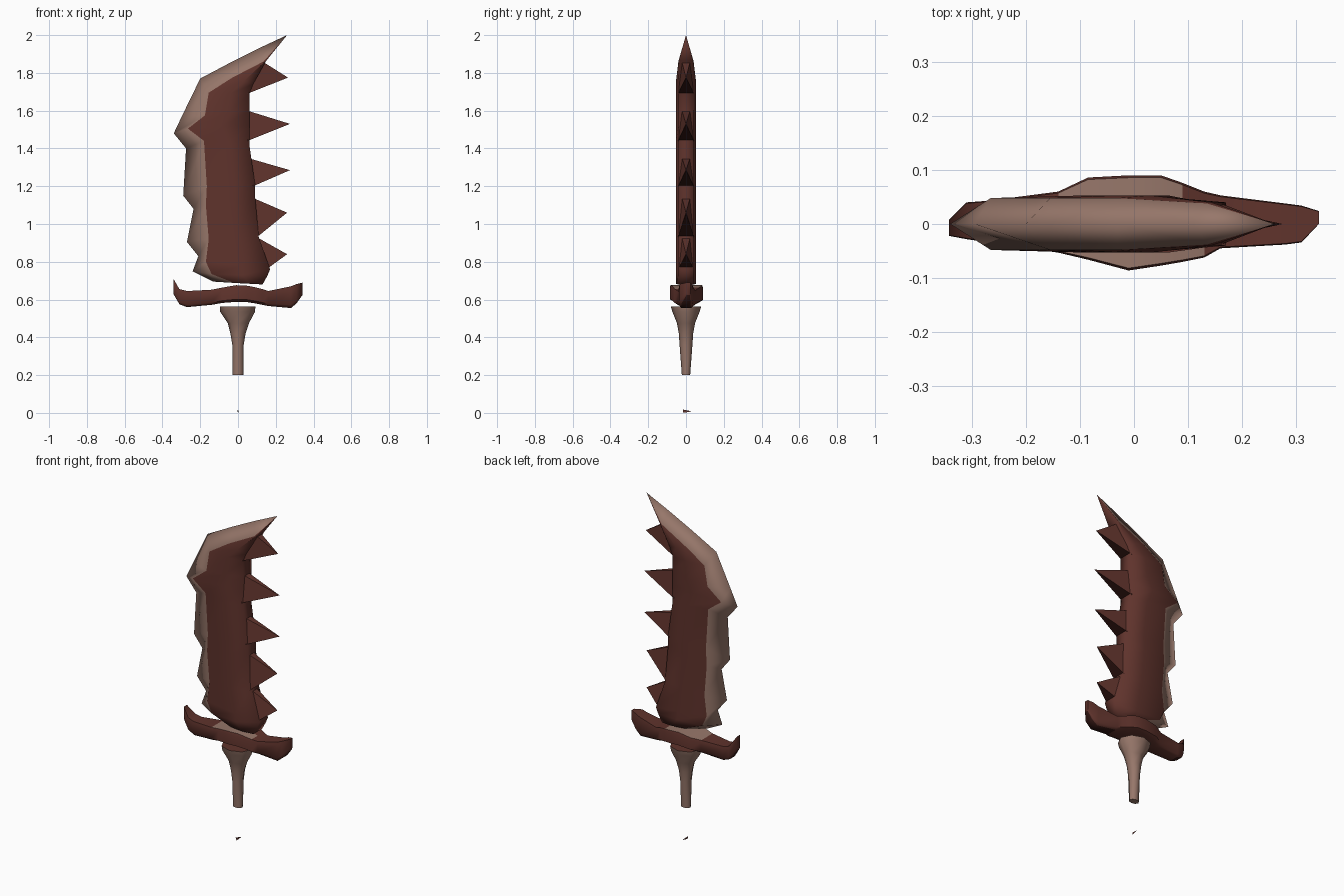
import bpy, bmesh, math

cube = bpy.data.objects.get("Cube")
if cube:
    bpy.data.objects.remove(cube, do_unlink=True)


def material(name, rgb):
    m = bpy.data.materials.new(name)
    m.use_nodes = True
    m.diffuse_color = (*rgb, 1)
    m.node_tree.nodes["Principled BSDF"].inputs["Base Color"].default_value = (*rgb, 1)
    return m


MATERIALS = [
    material("dark red", (0.115, 0.033, 0.025)),
    material("dusty tan", (0.31, 0.185, 0.145)),
    material("blackish red", (0.035, 0.009, 0.007)),
]
RED, TAN, BLACK = range(3)


def finish(name, bm, angle):
    bmesh.ops.remove_doubles(bm, verts=bm.verts, dist=0.0005)
    bmesh.ops.recalc_face_normals(bm, faces=bm.faces)
    mesh = bpy.data.meshes.new(name)
    bm.to_mesh(mesh)
    bm.free()
    for m in MATERIALS:
        mesh.materials.append(m)
    ob = bpy.data.objects.new(name, mesh)
    bpy.context.collection.objects.link(ob)
    bpy.ops.object.select_all(action='DESELECT')
    ob.select_set(True)
    bpy.context.view_layer.objects.active = ob
    bpy.ops.object.shade_smooth_by_angle(angle=math.radians(angle))


def loft(rings, colour, first_cap, last_cap):
    """Skin closed rings with end caps; colour(row, side) picks the material."""
    bm = bmesh.new()
    rows = [[bm.verts.new(p) for p in ring] for ring in rings]
    n = len(rows[0])
    for r in range(len(rows) - 1):
        for s in range(n):
            t = (s + 1) % n
            f = bm.faces.new((rows[r][s], rows[r][t], rows[r + 1][t], rows[r + 1][s]))
            f.material_index = colour(r, s)
    bm.faces.new(rows[0]).material_index = first_cap
    bm.faces.new(rows[-1]).material_index = last_cap
    return bm


# Blade: cutting edge, colour boundary and spine as (x, z) per row
blade_rows = [
    ((-.13, .695), (-.02, .688), (.13, .68)),
    ((-.24, .75), (-.14, .735), (.155, .725)),
    ((-.21, .83), (-.17, .80), (.17, .76)),
    ((-.27, .905), (-.155, .92), (.11, .93)),
    ((-.235, 1.08), (-.17, 1.10), (.09, 1.15)),
    ((-.29, 1.15), (-.165, 1.20), (.09, 1.21)),
    ((-.275, 1.40), (-.18, 1.44), (.06, 1.42)),
    ((-.34, 1.48), (-.265, 1.505), (.06, 1.52)),
    ((-.295, 1.575), (-.175, 1.575), (.06, 1.60)),
    ((-.20, 1.77), (-.155, 1.695), (.06, 1.69)),
    ((-.03, 1.86), (-.03, 1.775), (.08, 1.74)),
    ((.11, 1.93), (.135, 1.86), (.15, 1.865)),
]
rings = []
for e, b, s in blade_rows:
    yb, ym, ys = (.038, .04, .036) if e[0] > 0 else (.048, .053, .04)
    mx, mz = b[0] * .45 + s[0] * .55, b[1] * .45 + s[1] * .55
    half = [(b[0], yb, b[1]), (mx, ym, mz), (s[0], ys, s[1])]
    rings.append([(e[0], 0, e[1])] + [(x, -y, z) for x, y, z in half]
                 + [(x, y, z) for x, y, z in reversed(half)])
rings.append([(.26, 0, 2.0)] * 7)
finish("blade", loft(rings, lambda r, s: TAN if s in (0, 6) else RED, RED, RED), 180)

# Saw teeth: lower base, upper base and tip as (x, z); blackish undersides
teeth = [
    ((.16, .76), (.11, .93), (.26, .84)),
    ((.11, .93), (.085, 1.14), (.26, 1.06)),
    ((.09, 1.20), (.06, 1.35), (.275, 1.285)),
    ((.06, 1.44), (.06, 1.60), (.275, 1.53)),
    ((.06, 1.69), (.14, 1.86), (.265, 1.775)),
]
bm = bmesh.new()
for low, up, point in teeth:
    base = [bm.verts.new((x - .01, y, z)) for (x, z), y in
            ((low, -.042), (low, .042), (up, .022), (up, -.022))]
    apex = bm.verts.new((point[0], 0, point[1]))
    bm.faces.new(base)
    for k in range(4):
        f = bm.faces.new((base[k], base[(k + 1) % 4], apex))
        f.material_index = BLACK if k == 0 else RED
finish("saw_teeth", bm, 30)

# Guard: x, bottom z, top z, back y, front y
guard = [
    (-.342, .63, .71, .008, -.022), (-.31, .575, .655, .04, -.028),
    (-.27, .56, .645, .043, -.034), (-.14, .572, .652, .06, -.053),
    (-.085, .582, .663, .086, -.066), (-.01, .588, .676, .09, -.086),
    (.05, .586, .673, .09, -.077), (.09, .58, .665, .076, -.07),
    (.13, .572, .655, .06, -.062), (.16, .566, .645, .053, -.045),
    (.28, .555, .67, .038, -.038), (.31, .58, .682, .034, -.034),
    (.342, .625, .69, .024, 0),
]
profile = ((-.7, 0), (-1, .15), (-1, .85), (-.95, 1), (0, 1),
           (.95, 1), (1, .85), (1, .15), (.7, 0))


def guard_colour(row, side):
    """Tan on top around the middle, blackish under both ends."""
    if (side == 3 and 3 <= row <= 7) or (side == 4 and 3 <= row <= 6):
        return TAN
    return BLACK if side == 8 and not 2 <= row <= 8 else RED


rings = []
for x, low, high, back, front in guard:
    mid, w = (back + front) / 2, (back - front) / 2
    rings.append([(x, mid + w * a, low + (high - low) * b) for a, b in profile])
finish("guard", loft(rings, guard_colour, RED, RED), 50)

# Grip: z, centre x, half width, half depth
grip = [
    (.20, 0, .03, .022), (.36, 0, .03, .034), (.42, 0, .04, .038),
    (.475, .002, .056, .048), (.535, -.002, .092, .072), (.562, -.002, .094, .08),
]
rings = [[(cx + rx * math.cos(math.tau * k / 8), ry * math.sin(math.tau * k / 8), z)
          for k in range(8)] for z, cx, rx, ry in grip]
finish("grip", loft(rings, lambda r, s: TAN, TAN, RED), 60)

# Loose chip under the grip
bm = bmesh.new()
bm.faces.new([bm.verts.new(p) for p in
              ((-.004, -.016, .018), (.004, .03, .008), (0, -.014, 0))])
finish("pommel_chip", bm, 30)
